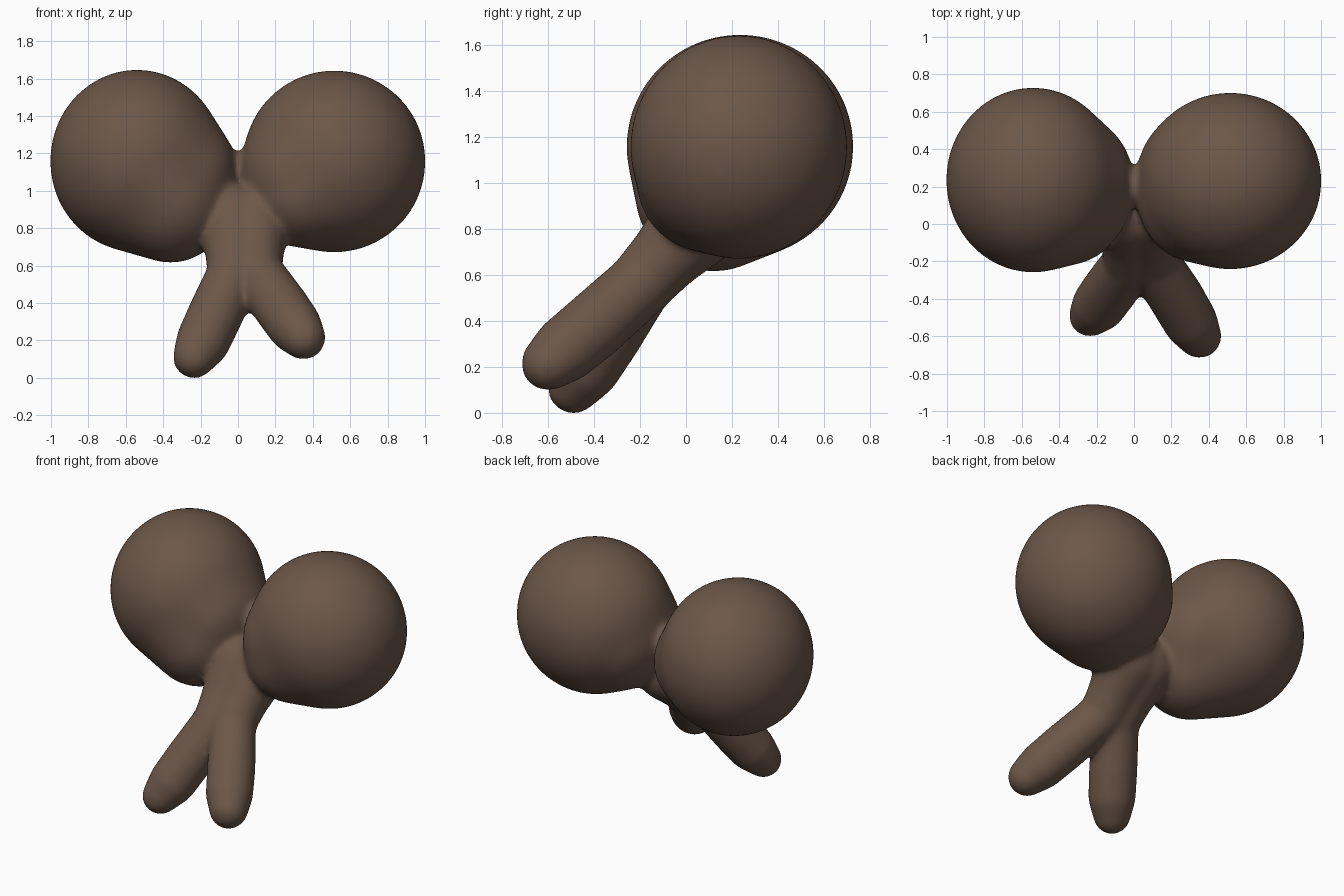
import bpy, bmesh
from mathutils import Vector, Matrix

cube = bpy.data.objects.get("Cube")
if cube:
    bpy.data.objects.remove(cube)

brown = bpy.data.materials.new("warm brown")
brown.use_nodes = True
colour = (0.15, 0.095, 0.066, 1)
brown.diffuse_color = colour
bsdf = brown.node_tree.nodes["Principled BSDF"]
bsdf.inputs["Base Color"].default_value = colour
bsdf.inputs["Roughness"].default_value = 0.8

body_bm = bmesh.new()


def blob(bm, centre, radii, detail=3):
    m = Matrix.Translation(centre) @ Matrix.Diagonal((*radii, 1))
    bmesh.ops.create_icosphere(bm, subdivisions=detail, radius=1, matrix=m)


def add_hull(blobs):
    """Add the tight skin stretched around several ellipsoids."""
    bm = bmesh.new()
    for centre, radii in blobs:
        blob(bm, centre, radii, 4)
    hull = bmesh.ops.convex_hull(bm, input=bm.verts)
    bmesh.ops.delete(bm, geom=list({g for g in hull["geom_interior"]
                                    if isinstance(g, bmesh.types.BMVert)}), context='VERTS')
    bmesh.ops.recalc_face_normals(bm, faces=bm.faces)
    piece = bpy.data.meshes.new("hull")
    bm.to_mesh(piece)
    bm.free()
    body_bm.from_mesh(piece)
    bpy.data.meshes.remove(piece)


def limb(points, steps=10):
    """Tapered round limb through (x, y, z, radius) points."""
    for a, b in zip(points, points[1:]):
        for i in range(steps + 1):
            p = Vector(a).lerp(Vector(b), i / steps)
            blob(body_bm, p[:3], (p[3],) * 3)


# Right lobe: main mass, inner shoulder, low front bulge
add_hull([((-0.54, 0.235, 1.16), (0.465, 0.495, 0.488)),
          ((-0.27, 0.20, 1.08), (0.272, 0.36, 0.32)),
          ((-0.36, 0.12, 0.95), (0.32, 0.34, 0.335))])

# Left lobe: main mass, inner side, flat underside
add_hull([((0.515, 0.23, 1.157), (0.488, 0.473, 0.487)),
          ((0.31, 0.20, 1.09), (0.305, 0.40, 0.36)),
          ((0.36, 0.12, 0.99), (0.32, 0.33, 0.295))])

# Bridge and broad stalk below the lobes
blob(body_bm, (0, 0.20, 1.10), (0.06, 0.11, 0.11))
for x in (-0.02, 0.09):
    limb([(x, 0.06, 0.84, 0.20), (x, -0.08, 0.69, 0.16), (x, -0.20, 0.56, 0.145)])

# Forked legs
limb([(0.10, -0.20, 0.56, 0.145), (0.23, -0.40, 0.38, 0.15),
      (0.30, -0.52, 0.28, 0.147), (0.35, -0.60, 0.215, 0.12)])
limb([(-0.02, -0.20, 0.56, 0.145), (-0.12, -0.34, 0.34, 0.15),
      (-0.185, -0.43, 0.20, 0.147), (-0.235, -0.49, 0.11, 0.115)])

mesh = bpy.data.meshes.new("lobed_body")
body_bm.to_mesh(mesh)
body_bm.free()
body = bpy.data.objects.new("lobed_body", mesh)
bpy.context.collection.objects.link(body)
mesh.materials.append(brown)

# Fuse everything into one soft skin
remesh = body.modifiers.new("fuse", 'REMESH')
remesh.mode = 'VOXEL'
remesh.voxel_size = 0.016
remesh.use_smooth_shade = True
soften = body.modifiers.new("soften", 'SMOOTH')
soften.factor = 0.5
soften.iterations = 20
for poly in mesh.polygons:
    poly.use_smooth = True
